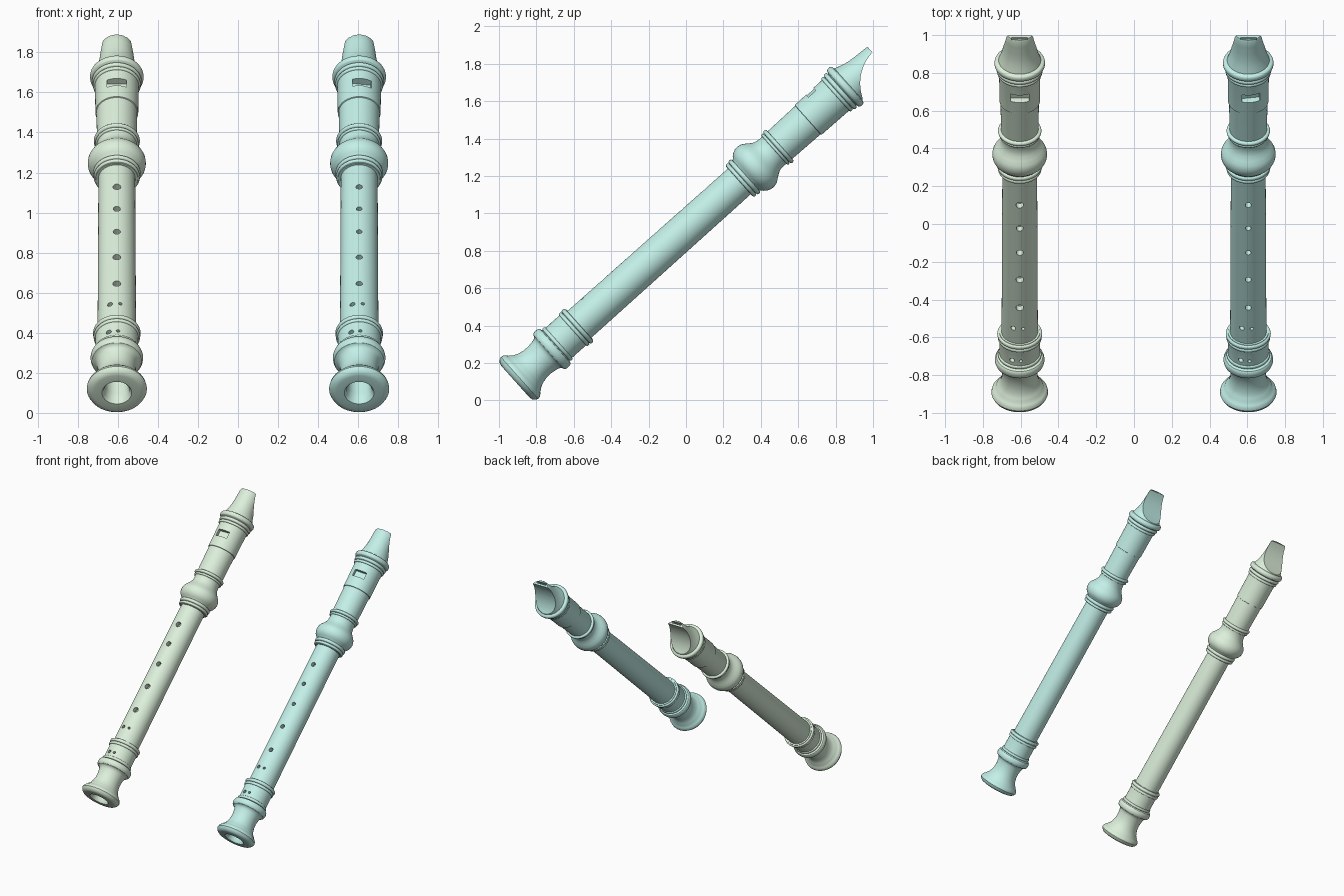
import bpy, bmesh
from math import sin, cos, pi, radians
from mathutils import Matrix

if "Cube" in bpy.data.objects:
    bpy.data.objects.remove(bpy.data.objects["Cube"])

TILT = radians(-48.2)
SEG = 72


def material(name, rgb):
    m = bpy.data.materials.new(name)
    m.diffuse_color = (*rgb, 1)
    m.use_nodes = True
    m.node_tree.nodes["Principled BSDF"].inputs["Base Color"].default_value = m.diffuse_color
    return m


def new_object(name, bm):
    bmesh.ops.recalc_face_normals(bm, faces=bm.faces)
    me = bpy.data.meshes.new(name)
    bm.to_mesh(me)
    bm.free()
    ob = bpy.data.objects.new(name, me)
    bpy.context.collection.objects.link(ob)
    return ob


def bead(s, r, base, half, n=8):
    """Rounded ring on the profile, as (distance along axis, radius) points."""
    return [(s - half * cos(pi * i / n), base + (r - base) * sin(pi * i / n) ** 0.7 if 0 < i < n else base)
            for i in range(n + 1)]


def lathe(name, prof):
    """Spin a closed (s, r) profile round local z."""
    bm = bmesh.new()
    rings = []
    for s, r in prof:
        if r == 0:
            rings.append([bm.verts.new((0, 0, s))] * SEG)
        else:
            rings.append([bm.verts.new((r * sin(2 * pi * k / SEG), -r * cos(2 * pi * k / SEG), s))
                          for k in range(SEG)])
    for a, b in zip(rings, rings[1:] + rings[:1]):
        for k in range(SEG):
            j = (k + 1) % SEG
            vs = list(dict.fromkeys((a[k], a[j], b[j], b[k])))
            if len(vs) > 2:
                bm.faces.new(vs)
    return new_object(name, bm)


def box(size, loc, spin=0):
    bm = bmesh.new()
    m = Matrix.Rotation(spin, 4, 'Z') @ Matrix.Translation(loc) @ Matrix.Diagonal((*size, 1))
    bmesh.ops.create_cube(bm, size=1, matrix=m)
    return new_object("cutter", bm)


def cylinder(r, depth, loc, axis, seg=24):
    bm = bmesh.new()
    m = Matrix.Translation(loc) @ Matrix.Rotation(pi / 2, 4, axis)
    bmesh.ops.create_cone(bm, cap_ends=True, segments=seg, radius1=r, radius2=r, depth=depth, matrix=m)
    return new_object("cutter", bm)


def finger_hole(s, r, x=0.0):
    return cylinder(r, 0.12, (x, -0.09, s), 'X')


def cut(ob, cutters):
    bpy.context.view_layer.objects.active = ob
    for c in cutters:
        mod = ob.modifiers.new("cut", 'BOOLEAN')
        mod.operation, mod.solver, mod.object = 'DIFFERENCE', 'EXACT', c
        bpy.ops.object.modifier_apply(modifier=mod.name)
        bpy.data.objects.remove(c)


def recorder(side, x, mat, hole_scale, window_spin):
    # foot joint: flared bell, collar and socket ring
    foot = lathe(side + "_foot_joint", [
        (0.43, 0.058), (0.03, 0.058), (-0.015, 0.064), (-0.03, 0.074), (-0.03, 0.115),
        (-0.026, 0.130), (-0.015, 0.143), (0.0, 0.150), (0.014, 0.147), (0.026, 0.138),
        (0.034, 0.128), (0.042, 0.125), (0.055, 0.113), (0.08, 0.102), (0.11, 0.095),
        (0.145, 0.094), (0.18, 0.099), (0.195, 0.104)]
        + bead(0.232, 0.131, 0.114, 0.026) + bead(0.272, 0.115, 0.107, 0.010)
        + [(0.375, 0.107)] + bead(0.391, 0.116, 0.108, 0.010)
        + bead(0.415, 0.119, 0.108, 0.012) + [(0.43, 0.107)])
    cut(foot, [finger_hole(0.315, 0.013, -0.04), finger_hole(0.315, 0.009, 0.006)])

    # body tube with finger holes
    body = lathe(side + "_body_tube", [(0.42, 0.057), (0.42, 0.096), (1.59, 0.092), (1.59, 0.057)])
    holes = [(1.41, 0.020), (1.245, 0.018), (1.073, 0.018), (0.882, 0.020), (0.683, 0.020)]
    cut(body, [finger_hole(s, r * hole_scale) for s, r in holes]
        + [finger_hole(0.533, 0.013, -0.034), finger_hole(0.533, 0.009, 0.018)])

    # head joint: collar, bulge, rings and beak
    head = lathe(side + "_head_joint", [(2.21, 0), (2.21, 0.065), (1.575, 0.065), (1.575, 0.105)]
        + bead(1.588, 0.115, 0.106, 0.010) + bead(1.612, 0.119, 0.108, 0.012)
        + [(1.63, 0.112), (1.64, 0.124), (1.655, 0.136), (1.672, 0.143), (1.69, 0.145),
           (1.708, 0.143), (1.725, 0.136), (1.745, 0.121), (1.765, 0.107), (1.785, 0.099),
           (1.815, 0.096)]
        + bead(1.835, 0.108, 0.099, 0.008) + bead(1.856, 0.115, 0.099, 0.012)
        + [(1.875, 0.099), (2.068, 0.102), (2.070, 0.107), (2.255, 0.109)]
        + bead(2.276, 0.119, 0.110, 0.010) + bead(2.300, 0.124, 0.112, 0.012)
        + bead(2.336, 0.134, 0.118, 0.019)
        + [(2.358, 0.112), (2.375, 0.106), (2.40, 0.098), (2.43, 0.091), (2.47, 0.086),
           (2.52, 0.083), (2.558, 0.081), (2.567, 0.077), (2.567, 0)])
    cut(head, [cylinder(0.242, 0.5, (0, 0.201, 2.588), 'Y', 128),      # curved beak underside
               box((0.085, 0.014, 0.2), (0, -0.06, 2.53)),             # windway slit
               box((0.096, 0.07, 0.052), (0, -0.105, 2.178), window_spin)])  # window

    for ob in (foot, body, head):
        ob.data.materials.clear()
        ob.data.materials.append(mat)
        ob.location = (x, -0.89, 0.12)
        ob.rotation_euler = (TILT, 0, 0)
        bpy.ops.object.select_all(action='DESELECT')
        ob.select_set(True)
        bpy.context.view_layer.objects.active = ob
        bpy.ops.object.shade_smooth_by_angle(angle=radians(35))


recorder("left", -0.605, material("pale_green", (0.72, 0.87, 0.71)), 1.0, 0.0)
recorder("right", 0.605, material("aqua", (0.55, 0.87, 0.81)), 0.8, radians(8))
